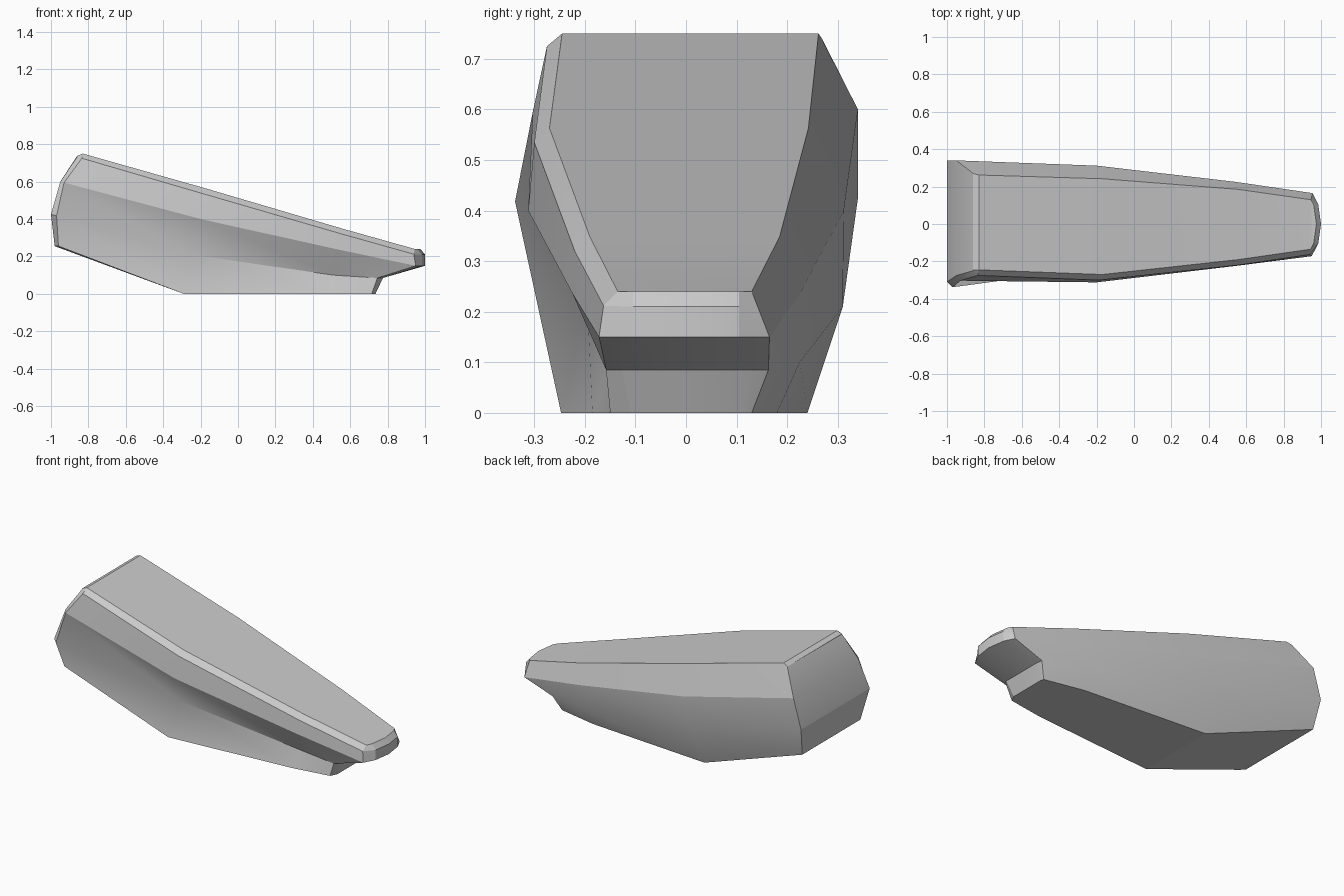
import bpy, bmesh, math

if "Cube" in bpy.data.objects:
    bpy.data.objects.remove(bpy.data.objects["Cube"])

# Cross-section rings from the thick back to the nose, each running
# front side: top, bevel, ridge, undercut, foot; then rear side: foot, low, ridge, top
RINGS = [
    [(-.86, -.245, .738), (-.86, -.25, .733), (-.95, -.275, .6), (-1, -.31, .425), (-.98, -.25, .255),
     (-.98, .30, .255), (-1, .34, .425), (-.95, .34, .6), (-.86, .27, .738)],
    [(-.83, -.245, .75), (-.835, -.275, .725), (-.93, -.303, .595), (-.97, -.338, .418), (-.96, -.272, .255),
     (-.98, .30, .255), (-1, .34, .425), (-.95, .34, .6), (-.83, .262, .75)],
    [(-.17, -.27, .563), (-.185, -.30, .535), (-.2, -.312, .4), (-.255, -.195, .21), (-.29, -.247, 0),
     (-.29, .24, 0), (-.255, .31, .21), (-.2, .312, .4), (-.17, .242, .563)],
    [(.56, -.19, .348), (.555, -.22, .32), (.545, -.224, .235), (.51, -.145, .1), (.49, -.185, 0),
     (.49, .18, 0), (.51, .225, .1), (.545, .225, .235), (.56, .185, .348)],
    [(.945, -.135, .24), (.94, -.163, .212), (.95, -.172, .15), (.745, -.158, .085), (.715, -.15, 0),
     (.73, .13, 0), (.77, .163, .085), (.955, .165, .15), (.945, .13, .24)],
]

bm = bmesh.new()
rings = [[bm.verts.new(p) for p in ring] for ring in RINGS]

# Body shell
for a, b in zip(rings, rings[1:]):
    n = len(a)
    for i in range(n):
        j = (i + 1) % n
        bm.faces.new((a[i], a[j], b[j], b[i]))

# Faceted back end
e = rings[0]
bm.faces.new((e[0], e[1], e[8]))
for i, j in ((1, 8), (2, 7), (3, 6)):
    bm.faces.new((e[i], e[i + 1], e[j - 1], e[j]))

# Rounded nose: vertical columns swept across the width
d = rings[-1]
columns = [d[:5]]
for y, x in ((-.105, .985), (0, 1), (.105, .985)):
    pts = [(x - .025, y, .24), (x, y, .21), (x, y, .15), (.775, y * 1.2, .085), (.735, y * 1.05, 0)]
    columns.append([bm.verts.new(p) for p in pts])
side = bm.verts.new(d[8].co.lerp(d[7].co, .33))
columns.append([d[8], side, d[7], d[6], d[5]])
for a, b in zip(columns, columns[1:]):
    for i in range(4):
        bm.faces.new((a[i], b[i], b[i + 1], a[i + 1]))
bm.faces.new([c[0] for c in columns])
bm.faces.new([c[4] for c in columns])

bmesh.ops.remove_doubles(bm, verts=bm.verts, dist=.0005)
bmesh.ops.recalc_face_normals(bm, faces=bm.faces)
mesh = bpy.data.meshes.new("wedge_rock")
bm.to_mesh(mesh)
bm.free()
rock = bpy.data.objects.new("wedge_rock", mesh)
bpy.context.collection.objects.link(rock)
bpy.context.view_layer.objects.active = rock
rock.select_set(True)
bpy.ops.object.shade_smooth_by_angle(angle=math.radians(20))
